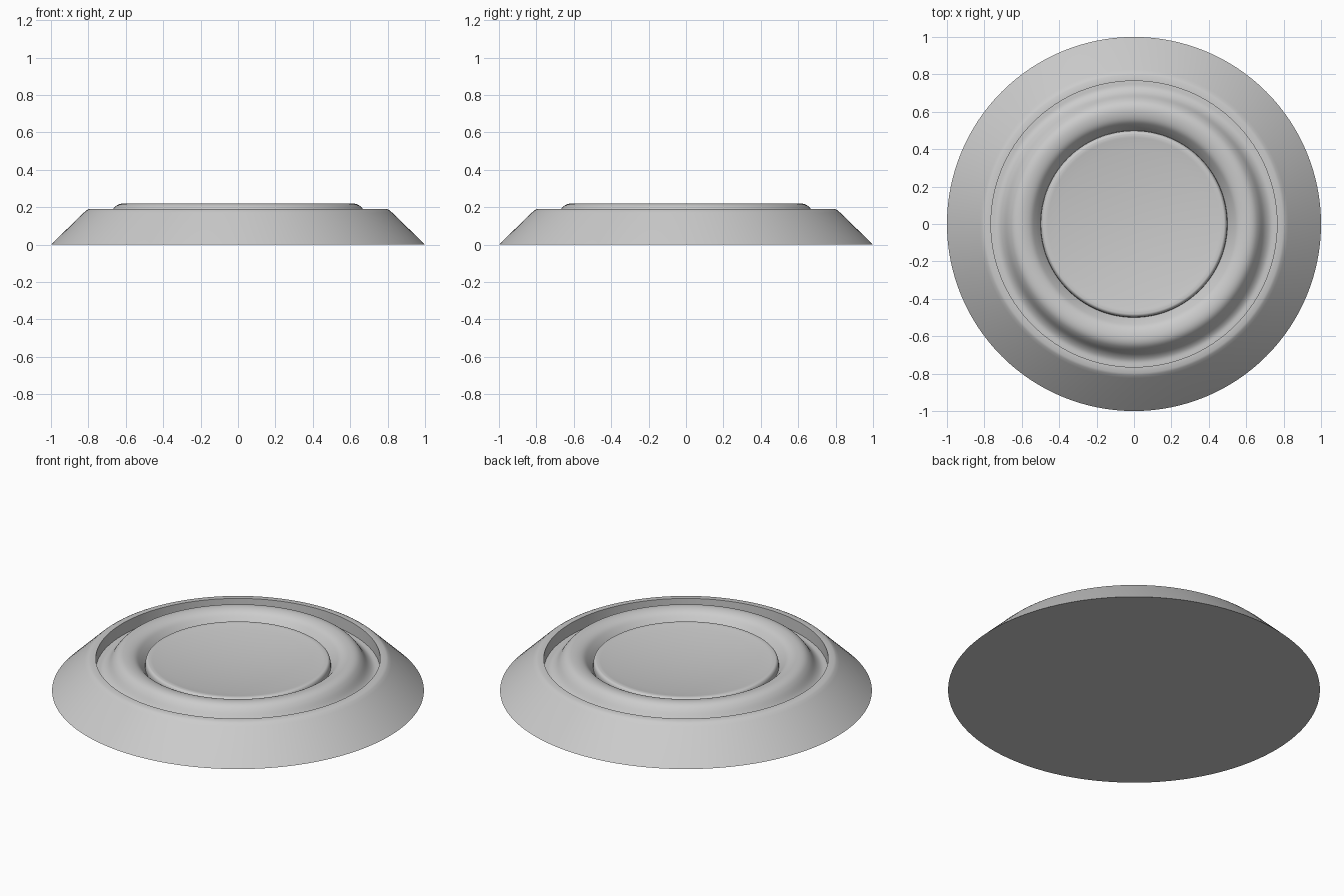
import bpy
import bmesh
import math
from mathutils import Vector

SEGMENTS = 128

old = bpy.data.objects.get("Cube")
if old:
    bpy.data.objects.remove(old, do_unlink=True)

grey = bpy.data.materials.new("light_grey")
grey.use_nodes = True
colour = (0.6, 0.6, 0.6, 1)
grey.diffuse_color = colour
grey.node_tree.nodes["Principled BSDF"].inputs["Base Color"].default_value = colour


def smooth_curve(points, steps=5):
    """Curve running through every profile point."""
    pts = [Vector(p) for p in points]
    pts = [2 * pts[0] - pts[1]] + pts + [2 * pts[-1] - pts[-2]]
    out = []
    for a, b, c, d in zip(pts, pts[1:], pts[2:], pts[3:]):
        for i in range(steps):
            t = i / steps
            out.append(b + (c - a) * t / 2 + (2 * a - 5 * b + 4 * c - d) * t**2 / 2
                       + (3 * b - a - 3 * c + d) * t**3 / 2)
    out.append(pts[-2])
    return out


def lathe(name, profile):
    """Turn a (radius, height) profile, listed from outside in, about z."""
    bm = bmesh.new()
    verts = [bm.verts.new((r, 0, z)) for r, z in profile]
    edges = [bm.edges.new(pair) for pair in zip(verts, verts[1:])]
    bmesh.ops.spin(bm, geom=verts + edges, cent=(0, 0, 0), axis=(0, 0, 1),
                   angle=math.tau, steps=SEGMENTS, use_merge=False)
    bmesh.ops.remove_doubles(bm, verts=bm.verts, dist=0.0001)
    bmesh.ops.dissolve_degenerate(bm, edges=bm.edges, dist=0.0001)
    bm.normal_update()
    # Exposed faces of every open shell look upward overall
    if sum(f.normal.z * f.calc_area() for f in bm.faces if f.calc_center_median().z > 0.001) < 0:
        bmesh.ops.reverse_faces(bm, faces=bm.faces)
    mesh = bpy.data.meshes.new(name)
    bm.to_mesh(mesh)
    bm.free()
    mesh.materials.append(grey)
    obj = bpy.data.objects.new(name, mesh)
    bpy.context.collection.objects.link(obj)
    bpy.ops.object.select_all(action='DESELECT')
    obj.select_set(True)
    bpy.context.view_layer.objects.active = obj
    bpy.ops.object.shade_smooth_by_angle(angle=math.radians(40))
    return obj


# Sloping skirt with flat underside, softened rim and upright inner wall
lathe("base_skirt", [(0, 0), (1, 0), (0.825, 0.17), (0.81, 0.183), (0.797, 0.19),
                     (0.765, 0.19), (0.765, 0.12)])

# Groove floor and rounded ring
lathe("raised_ring", smooth_curve([(0.765, 0.12), (0.73, 0.123), (0.70, 0.145),
                                   (0.67, 0.188), (0.645, 0.211), (0.615, 0.22),
                                   (0.58, 0.217), (0.55, 0.204), (0.525, 0.178),
                                   (0.5, 0.145)]))

# Shallow dished centre with a rounded edge
rim = smooth_curve([(0.5, 0.145), (0.497, 0.17), (0.487, 0.183), (0.47, 0.185)])
dish = [(0.46 * k / 8, 0.15 + 0.033 * (k / 8) ** 2) for k in range(8, -1, -1)]
lathe("centre_dish", rim + dish)
